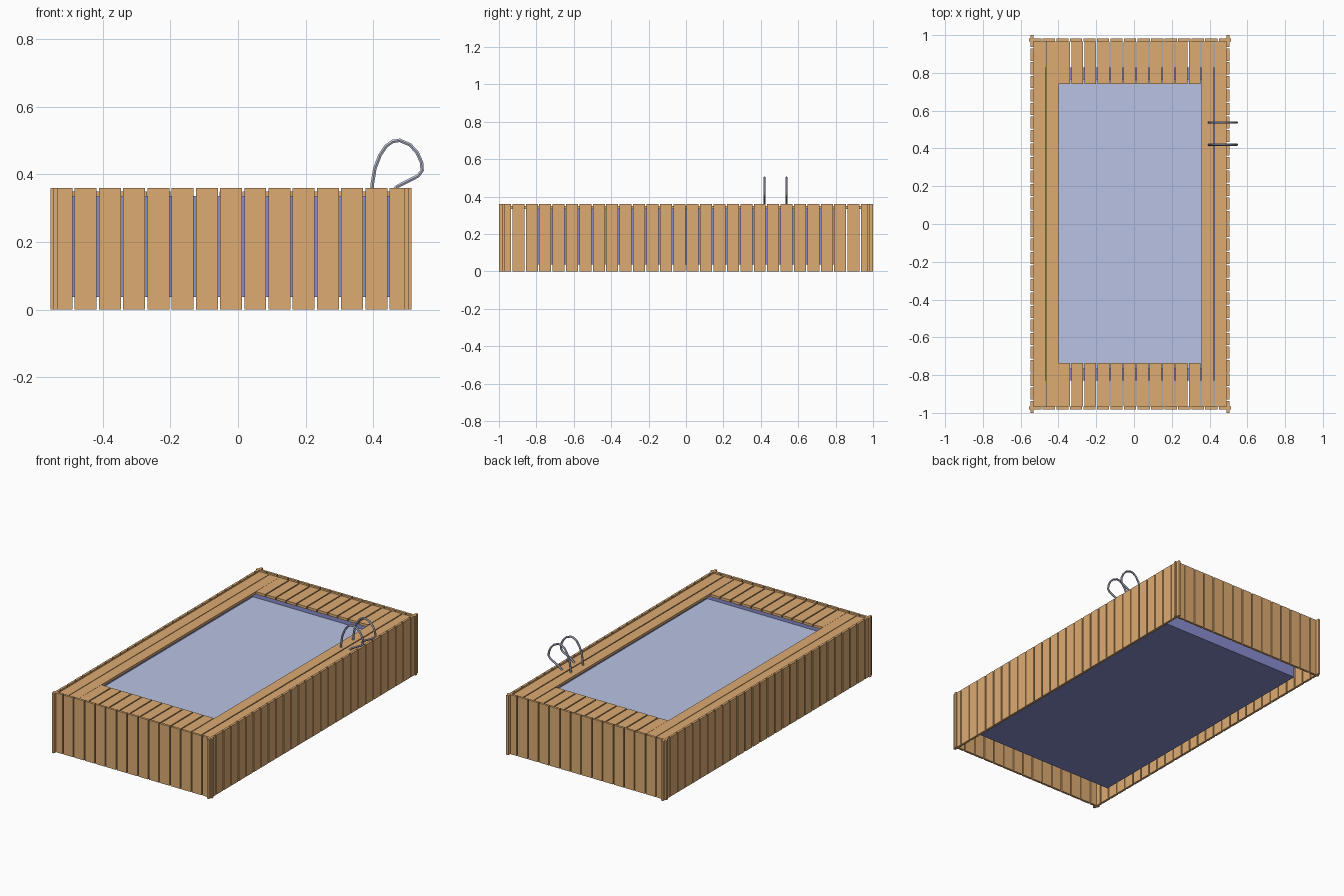
import bpy, bmesh
from mathutils import Vector

if "Cube" in bpy.data.objects:
    bpy.data.objects.remove(bpy.data.objects["Cube"])


def material(name, rgb):
    m = bpy.data.materials.new(name)
    m.diffuse_color = (*rgb, 1)
    m.use_nodes = True
    m.node_tree.nodes["Principled BSDF"].inputs["Base Color"].default_value = m.diffuse_color
    return m


WOOD = material("wood", (0.72, 0.41, 0.17))
LINER = material("liner_blue", (0.25, 0.27, 0.62))
WATER = material("water_blue", (0.48, 0.54, 0.78))
STEEL = material("steel", (0.52, 0.55, 0.68))


def add_object(name, bm, *mats):
    me = bpy.data.meshes.new(name)
    bm.to_mesh(me)
    bm.free()
    for m in mats:
        me.materials.append(m)
    ob = bpy.data.objects.new(name, me)
    bpy.context.collection.objects.link(ob)
    return ob


def add_box(bm, x0, x1, y0, y1, z0, z1):
    for v in bmesh.ops.create_cube(bm, size=1)["verts"]:
        v.co = Vector((x0 if v.co.x < 0 else x1,
                       y0 if v.co.y < 0 else y1,
                       z0 if v.co.z < 0 else z1))


def boxes(name, spans, mat):
    """One object from a list of (x0, x1, y0, y1, z0, z1) boxes."""
    bm = bmesh.new()
    for s in spans:
        add_box(bm, *s)
    return add_object(name, bm, mat)


H, W, PITCH = 0.36, 0.064, 0.0717    # slat height, width, spacing
DECK = (0.335, 0.35)                 # deck board bottom and top

# Upright cladding on the two short ends
for name, y in (("front_cladding", -0.981), ("back_cladding", 0.967)):
    boxes(name, [(-0.555 + i * PITCH, -0.555 + i * PITCH + W + 0.001, y, y + 0.014, 0, H)
                 for i in range(15)], WOOD)

# Upright cladding on the two long sides
for name, x in (("left_cladding", -0.547), ("right_cladding", 0.491)):
    boxes(name, [(x, x + 0.014, -1 + i * PITCH, -1 + i * PITCH + W, 0, H)
                 for i in range(28)], WOOD)

# Long deck boards beside the pool
for name, xs in (("left_deck", (-0.533, -0.465)), ("right_deck", (0.357, 0.427))):
    boxes(name, [(x, x + W, -0.967, 0.967, *DECK) for x in xs], WOOD)

# Short deck boards across the pool ends
for name, y0, y1 in (("front_deck", -0.967, -0.736), ("back_deck", 0.742, 0.967)):
    boxes(name, [(-0.400 + i * 0.069, -0.400 + i * 0.069 + 0.062, y0, y1, *DECK)
                 for i in range(11)], WOOD)

# Pool tub: a block whose top is inset and pushed down to the water level
bm = bmesh.new()
add_box(bm, -0.498, 0.456, -0.828, 0.828, 0.038, 0.337)
bm.normal_update()
top = max(bm.faces, key=lambda f: f.calc_center_median().z)
bmesh.ops.inset_region(bm, faces=[top], thickness=0.088)
rim_inner = bmesh.ops.extrude_face_region(bm, geom=[top])["geom"]
bmesh.ops.delete(bm, geom=[top], context='FACES_ONLY')
for g in rim_inner:
    if isinstance(g, bmesh.types.BMVert):
        g.co.z = 0.30
    elif isinstance(g, bmesh.types.BMFace):
        g.material_index = 1         # water surface
bmesh.ops.recalc_face_normals(bm, faces=bm.faces)
add_object("pool_tub", bm, LINER, WATER)

# Bent-tube hand rails
RAIL = [(0.395, 0.340), (0.398, 0.375), (0.405, 0.418), (0.420, 0.457),
        (0.438, 0.484), (0.458, 0.498), (0.479, 0.501), (0.509, 0.488),
        (0.530, 0.465), (0.543, 0.436), (0.545, 0.412), (0.533, 0.396),
        (0.502, 0.380), (0.470, 0.364), (0.452, 0.345)]
for name, y in (("front_hand_rail", 0.42), ("back_hand_rail", 0.537)):
    cu = bpy.data.curves.new(name, 'CURVE')
    cu.dimensions = '3D'
    cu.bevel_depth = 0.006
    cu.bevel_resolution = 1
    cu.use_fill_caps = True
    sp = cu.splines.new('POLY')
    sp.points.add(len(RAIL) - 1)
    for p, (x, z) in zip(sp.points, RAIL):
        p.co = (x, y, z, 1)
    cu.materials.append(STEEL)
    ob = bpy.data.objects.new(name, cu)
    bpy.context.collection.objects.link(ob)
    bpy.ops.object.select_all(action='DESELECT')
    ob.select_set(True)
    bpy.context.view_layer.objects.active = ob
    bpy.ops.object.convert(target='MESH')
    bpy.ops.object.shade_smooth_by_angle()
